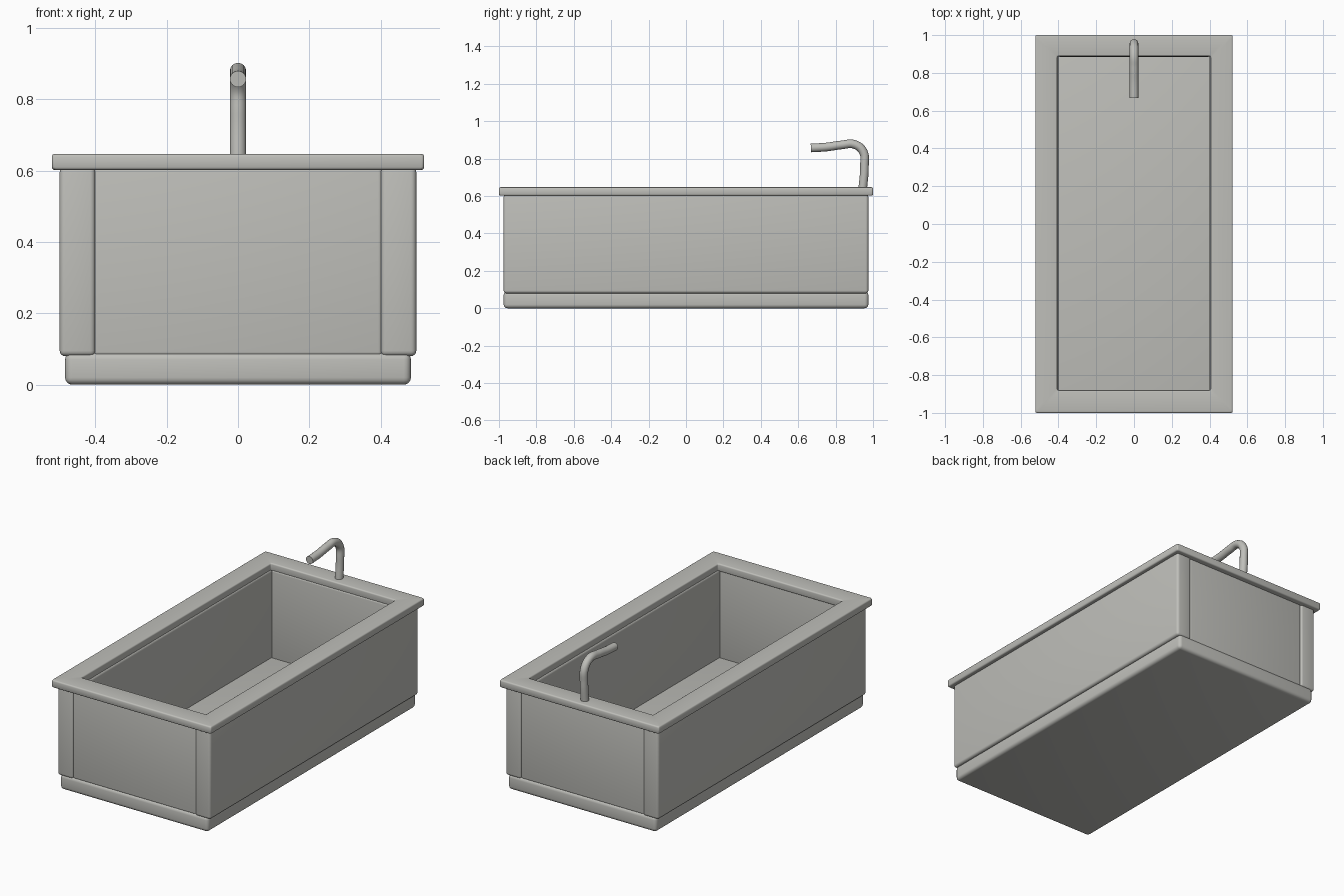
import bpy, bmesh, math

if "Cube" in bpy.data.objects:
    bpy.data.objects.remove(bpy.data.objects["Cube"], do_unlink=True)

stone = bpy.data.materials.new("warm_grey")
stone.use_nodes = True
GREY = (0.52, 0.52, 0.49, 1)
stone.diffuse_color = GREY
stone.node_tree.nodes["Principled BSDF"].inputs["Base Color"].default_value = GREY


def smooth(obj):
    bpy.ops.object.select_all(action='DESELECT')
    obj.select_set(True)
    bpy.context.view_layer.objects.active = obj
    bpy.ops.object.shade_smooth_by_angle(angle=math.radians(40))


def finish(name, bm, bevel):
    """Turn a bmesh into a rounded, smooth-shaded part."""
    bmesh.ops.recalc_face_normals(bm, faces=bm.faces)
    bmesh.ops.bevel(bm, geom=bm.edges[:], offset=bevel, segments=4,
                    profile=0.5, affect='EDGES', clamp_overlap=True)
    mesh = bpy.data.meshes.new(name)
    bm.to_mesh(mesh)
    bm.free()
    mesh.materials.append(stone)
    obj = bpy.data.objects.new(name, mesh)
    bpy.context.collection.objects.link(obj)
    smooth(obj)
    return obj


def box(name, x, y, z, bevel):
    """Rounded box from (min, max) ranges."""
    bm = bmesh.new()
    bmesh.ops.create_cube(bm, size=1)
    for v in bm.verts:
        v.co = [r[0] if c < 0 else r[1] for c, r in zip(v.co, (x, y, z))]
    return finish(name, bm, bevel)


# Base slab, which is also the basin floor
box("base", (-0.485, 0.485), (-0.975, 0.975), (0, 0.09), 0.02)

# Long side walls and recessed end panels
for name, s in (("left", 1), ("right", -1)):
    box(name + "_wall", sorted((0.4 * s, 0.5 * s)), (-0.975, 0.975), (0.08, 0.61), 0.015)
for name, s in (("back", 1), ("front", -1)):
    box(name + "_panel", (-0.405, 0.405), sorted((0.885 * s, 0.968 * s)), (0.08, 0.61), 0.012)

# Overhanging rim frame
bm = bmesh.new()
rings = []
for hx, y0, y1 in ((0.522, -1, 1), (0.406, -0.88, 0.888)):
    for z in (0.602, 0.647):
        rings.append([bm.verts.new((x, y, z)) for x, y in
                      ((-hx, y0), (hx, y0), (hx, y1), (-hx, y1))])
low_out, top_out, low_in, top_in = rings
for a, b in ((low_out, top_out), (top_out, top_in), (top_in, low_in), (low_in, low_out)):
    for i in range(4):
        j = (i + 1) % 4
        bm.faces.new((a[i], a[j], b[j], b[i]))
finish("rim", bm, 0.008)

# Bent tap pipe
path = [(0.944, 0.63), (0.954, 0.76), (0.947, 0.838), (0.9, 0.876),
        (0.83, 0.873), (0.75, 0.862), (0.668, 0.857)]
curve = bpy.data.curves.new("tap", 'CURVE')
curve.dimensions = '3D'
curve.bevel_depth = 0.023
curve.bevel_resolution = 6
curve.resolution_u = 8
curve.use_fill_caps = True
spline = curve.splines.new('BEZIER')
spline.bezier_points.add(len(path) - 1)
for p, (y, z) in zip(spline.bezier_points, path):
    p.co = (0, y, z)
    p.handle_left_type = p.handle_right_type = 'AUTO'
curve.materials.append(stone)
tap = bpy.data.objects.new("tap", curve)
bpy.context.collection.objects.link(tap)
bpy.ops.object.select_all(action='DESELECT')
tap.select_set(True)
bpy.context.view_layer.objects.active = tap
bpy.ops.object.convert(target='MESH')
smooth(bpy.context.view_layer.objects.active)
